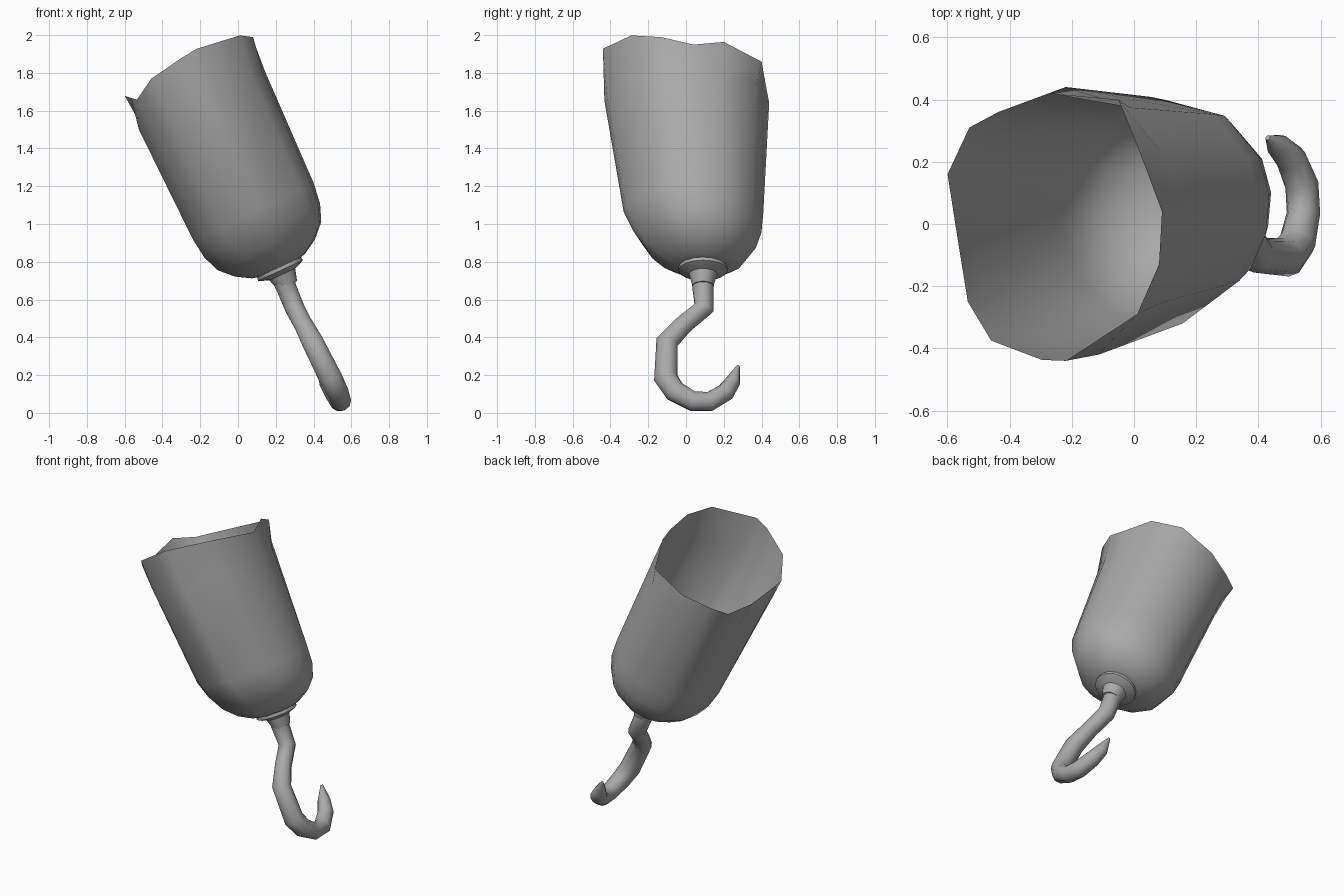
import bpy, bmesh, math
from mathutils import Vector

cube = bpy.data.objects.get("Cube")
if cube:
    bpy.data.objects.remove(cube, do_unlink=True)

grey = bpy.data.materials.new("worn_grey")
grey.use_nodes = True
colour = (0.4, 0.4, 0.4, 1)
grey.diffuse_color = colour
grey.node_tree.nodes["Principled BSDF"].inputs["Base Color"].default_value = colour

# Leaning frame of the cup: along its axis, and across it
BASE = Vector((0.22, 0, 0.765))
AXIS = Vector((-0.42, 0, 0.907))
ACROSS = Vector((0.907, 0, 0.42))


def place(across, y, along):
    return BASE + ACROSS * across + AXIS * along + Vector((0, y, 0))


def smooth(obj, angle):
    bpy.ops.object.select_all(action='DESELECT')
    obj.select_set(True)
    bpy.context.view_layer.objects.active = obj
    bpy.ops.object.shade_smooth_by_angle(angle=math.radians(angle))


def loft(name, rings, cap_first=False, cap_last=False, angle=50):
    bm = bmesh.new()
    loops = [[bm.verts.new(p) for p in ring] for ring in rings]
    for low, high in zip(loops, loops[1:]):
        for i in range(len(low)):
            j = (i + 1) % len(low)
            bm.faces.new((low[i], low[j], high[j], high[i]))
    if cap_first:
        bm.faces.new(loops[0][::-1])
    if cap_last:
        bm.faces.new(loops[-1])
    bmesh.ops.recalc_face_normals(bm, faces=bm.faces)
    mesh = bpy.data.meshes.new(name)
    bm.to_mesh(mesh)
    bm.free()
    mesh.materials.append(grey)
    obj = bpy.data.objects.new(name, mesh)
    bpy.context.collection.objects.link(obj)
    smooth(obj, angle)
    return obj


# Cup: rounded bottom, flaring wall, uneven rim (across, y, along)
rim = [(.388, -.13, 1.17), (.38, .04, 1.13), (.332, .2, 1.168), (.215, .40, 1.107),
       (-.03, .42, 1.10), (-.21, .36, 1.11), (-.309, .31, 1.118), (-.36, .16, 1.174),
       (-.335, -.05, 1.15), (-.309, -.25, 1.129), (-.195, -.375, 1.197),
       (0, -.437, 1.23), (.09, -.44, 1.24), (.328, -.29, 1.208)]
angles = [math.atan2(y / .44, t / .375) for t, y, s in rim]
# along, radius across, radius in y, centre in y
wall = [(0, .10, .10, .09), (.013, .155, .16, .09), (.06, .235, .235, .085),
        (.13, .305, .295, .075), (.22, .34, .34, .06), (.33, .355, .37, .04),
        (.98, .37, .437, .005)]
rings = [[place(rt * math.cos(a), c + ry * math.sin(a), s) for a in angles]
         for s, rt, ry, c in wall]
rings.append([place(*p) for p in rim])
loft("cup", rings, cap_first=True, angle=60)

# Collar: thin flange narrowing into the neck
profile = [(.015, .128), (-.012, .13), (-.02, .115), (-.035, .075), (-.10, .056)]
collar = [[place(r * math.cos(k * math.tau / 16), .09 + r * math.sin(k * math.tau / 16), s)
           for k in range(16)] for s, r in profile]
loft("collar", collar, cap_first=True, cap_last=True, angle=40)

# Hook: tapering tube along a bent path (x, y, z, radius)
path = [(.235, .09, .72, .062), (.257, .09, .66, .056), (.30, .095, .555, .054),
        (.345, -.01, .47, .052), (.395, -.10, .375, .06), (.49, -.107, .185, .064),
        (.525, -.06, .115, .06), (.545, .035, .062, .054), (.54, .125, .06, .054),
        (.505, .21, .11, .05), (.465, .25, .17, .04), (.43, .277, .25, .008)]
points = [Vector(p[:3]) for p in path]
tube = []
side = Vector((0, 1, 0))
for i, p in enumerate(points):
    before = (p - points[i - 1]).normalized() if i else Vector()
    after = (points[i + 1] - p).normalized() if i + 1 < len(points) else Vector()
    tangent = (before + after).normalized()
    side = (side - tangent * side.dot(tangent)).normalized()
    other = tangent.cross(side)
    tube.append([p + (side * math.cos(k * math.tau / 10) + other * math.sin(k * math.tau / 10))
                 * path[i][3] for k in range(10)])
loft("hook", tube, cap_first=True, cap_last=True, angle=60)
